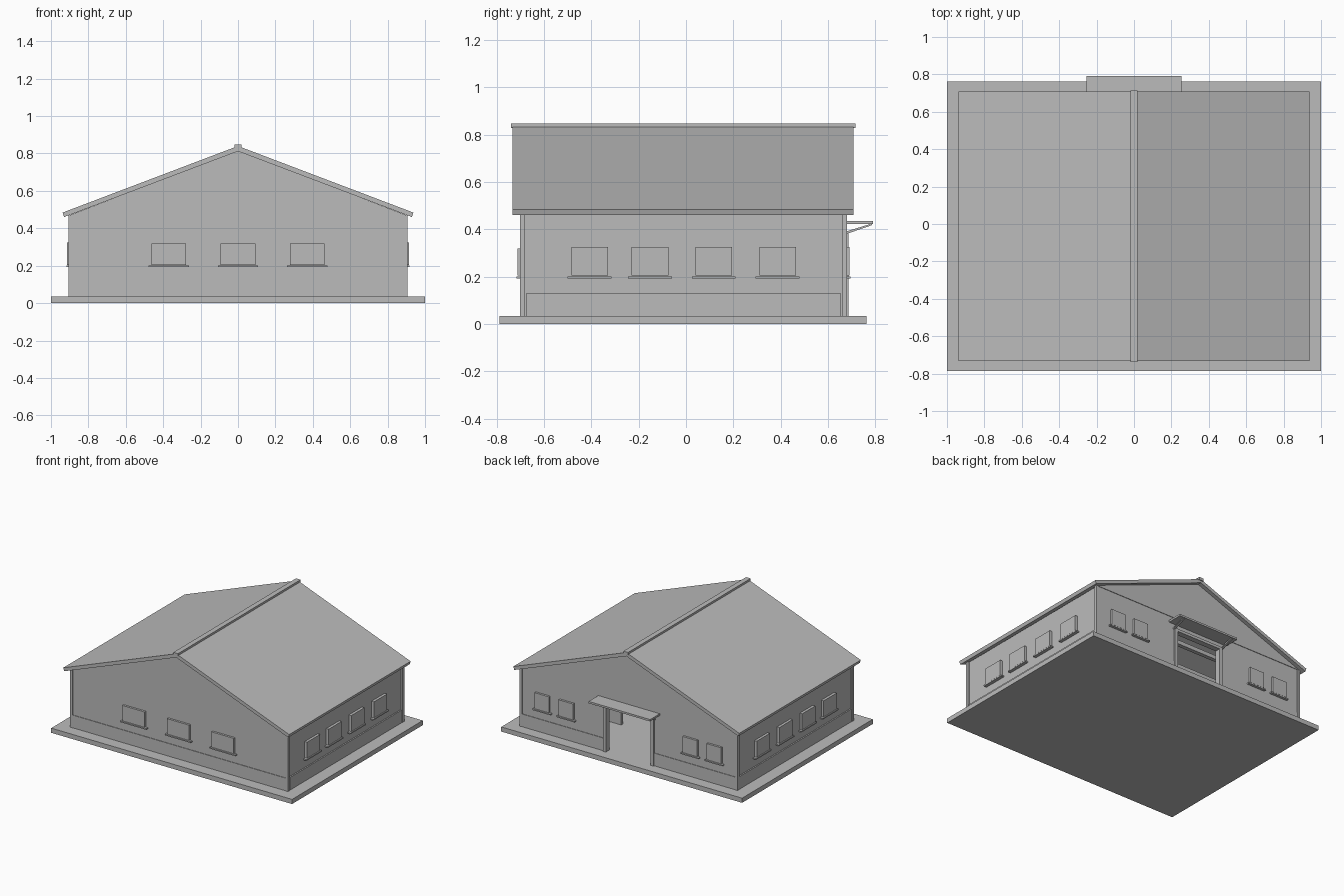
import bpy
import bmesh

cube = bpy.data.objects.get("Cube")
if cube:
    bpy.data.objects.remove(cube, do_unlink=True)

grey = bpy.data.materials.new("plain_grey")
grey.use_nodes = True
GREY = (0.5, 0.5, 0.5, 1)
grey.diffuse_color = GREY
grey.node_tree.nodes["Principled BSDF"].inputs["Base Color"].default_value = GREY


def prism(name, profile, start, end, axis="y"):
    """Extrude a profile of (x, z) along y, or of (y, z) along x."""
    def place(p, d):
        return (p[0], d, p[1]) if axis == "y" else (d, p[0], p[1])
    bm = bmesh.new()
    low = [bm.verts.new(place(p, start)) for p in profile]
    high = [bm.verts.new(place(p, end)) for p in profile]
    bm.faces.new(low)
    bm.faces.new(high)
    n = len(profile)
    for i in range(n):
        j = (i + 1) % n
        bm.faces.new((low[i], low[j], high[j], high[i]))
    bmesh.ops.recalc_face_normals(bm, faces=bm.faces)
    mesh = bpy.data.meshes.new(name)
    bm.to_mesh(mesh)
    bm.free()
    mesh.materials.append(grey)
    obj = bpy.data.objects.new(name, mesh)
    bpy.context.collection.objects.link(obj)
    return obj


def box(name, x, y, z):
    return prism(name, [(x[0], z[0]), (x[1], z[0]), (x[1], z[1]), (x[0], z[1])], *y)


def span(a, b):
    return (min(a, b), max(a, b))


FLOOR, PLINTH, EAVE = 0.035, 0.13, 0.47
FRONT, BACK, SIDE = -0.695, 0.675, 0.893
THICK = 0.03
DOOR, DOOR_TOP = 0.185, 0.37

# Ground slab
box("ground_slab", (-1, 1), (-0.787, 0.763), (0, FLOOR))

# Walls, with a doorway in the back
box("front_wall", (-SIDE, SIDE), (FRONT, FRONT + THICK), (FLOOR, EAVE))
box("front_plinth", (-SIDE, SIDE), (FRONT - 0.004, FRONT), (FLOOR, PLINTH))
box("door_lintel_wall", (-DOOR, DOOR), (BACK - THICK, BACK), (DOOR_TOP, EAVE))
for s, side in ((-1, "right"), (1, "left")):
    box(f"{side}_wall", span(s * (SIDE - THICK), s * SIDE),
        (FRONT + THICK, BACK - THICK), (FLOOR, EAVE))
    box(f"{side}_plinth", span(s * SIDE, s * (SIDE + 0.01)),
        (FRONT + 0.02, BACK - 0.02), (FLOOR, PLINTH))
    box(f"back_wall_{side}", span(s * DOOR, s * SIDE), (BACK - THICK, BACK), (FLOOR, EAVE))
    box(f"back_plinth_{side}", span(s * (DOOR + 0.025), s * SIDE),
        (BACK, BACK + 0.004), (FLOOR, PLINTH))
    for y, end in ((FRONT - 0.006, "front"), (BACK - 0.016, "back")):
        box(f"{end}_{side}_corner_post", span(s * (SIDE - 0.008), s * (SIDE + 0.012)),
            (y, y + 0.022), (FLOOR, EAVE))

# Gables and the roof over them
for y, end in ((FRONT - 0.004, "front"), (BACK - THICK, "back")):
    prism(f"{end}_gable", [(-0.9, EAVE), (0.9, EAVE), (0, 0.815)], y, y + THICK + 0.004)
prism("roof", [(-0.938, 0.484), (-0.93, 0.46), (0, 0.812), (0.93, 0.46),
               (0.938, 0.484), (0, 0.84)], -0.733, 0.708)
box("ridge_cap", (-0.019, 0.019), (-0.739, 0.715), (0.828, 0.848))


# Windows: a raised panel and a wider sill
def window(name, wall, centre, width, low=0.205, high=0.325):
    horizontal = wall in ("front", "back")
    face, out = {"front": (FRONT, -1), "back": (BACK, 1),
                 "right": (-SIDE, -1), "left": (SIDE, 1)}[wall]
    parts = (("panel", 0, 0.016 if horizontal else 0.02, low, high),
             ("sill", 0.015, 0.02 if horizontal else 0.024, low - 0.013, low - 0.004))
    for part, extra, depth, z0, z1 in parts:
        along = (centre - width / 2 - extra, centre + width / 2 + extra)
        across = span(face, face + out * depth)
        x, y = (along, across) if horizontal else (across, along)
        box(f"{name}_{part}", x, y, (z0, z1))


for i, x in enumerate((-0.37, 0, 0.37)):
    window(f"front_window_{i + 1}", "front", x, 0.185, high=0.32)
for i, x in enumerate((-0.715, -0.515, 0.515, 0.715)):
    window(f"back_window_{i + 1}", "back", x, 0.12)
for wall in ("right", "left"):
    for i, y in enumerate((-0.407, -0.152, 0.117, 0.387)):
        window(f"{wall}_window_{i + 1}", wall, y, 0.155)

# Door frame and canopy with braces
box("door_head", (-0.21, 0.21), (BACK - 0.01, BACK + 0.012), (DOOR_TOP, 0.39))
box("canopy", (-0.255, 0.255), (BACK, 0.79), (0.422, 0.436))
for s, side in ((-1, "right"), (1, "left")):
    box(f"door_jamb_{side}", span(s * DOOR, s * 0.21), (BACK - 0.01, BACK + 0.012),
        (FLOOR, DOOR_TOP))
    prism(f"canopy_brace_{side}", [(BACK, 0.38), (0.785, 0.418), (0.785, 0.425), (BACK, 0.391)],
          s * 0.205, s * 0.22, axis="x")

# Interior: tie beams and low stalls seen through the doorway
for i, y in enumerate((-0.4, -0.1, 0.2, 0.45)):
    box(f"tie_beam_{i + 1}", (-SIDE + THICK, SIDE - THICK), (y, y + 0.03), (0.43, 0.46))
for s, side in ((-1, "right"), (1, "left")):
    for i, y in enumerate((-0.35, -0.05, 0.25)):
        box(f"stall_{side}_{i + 1}", span(s * 0.35, s * (SIDE - THICK)), (y, y + 0.02),
            (FLOOR, 0.2))
